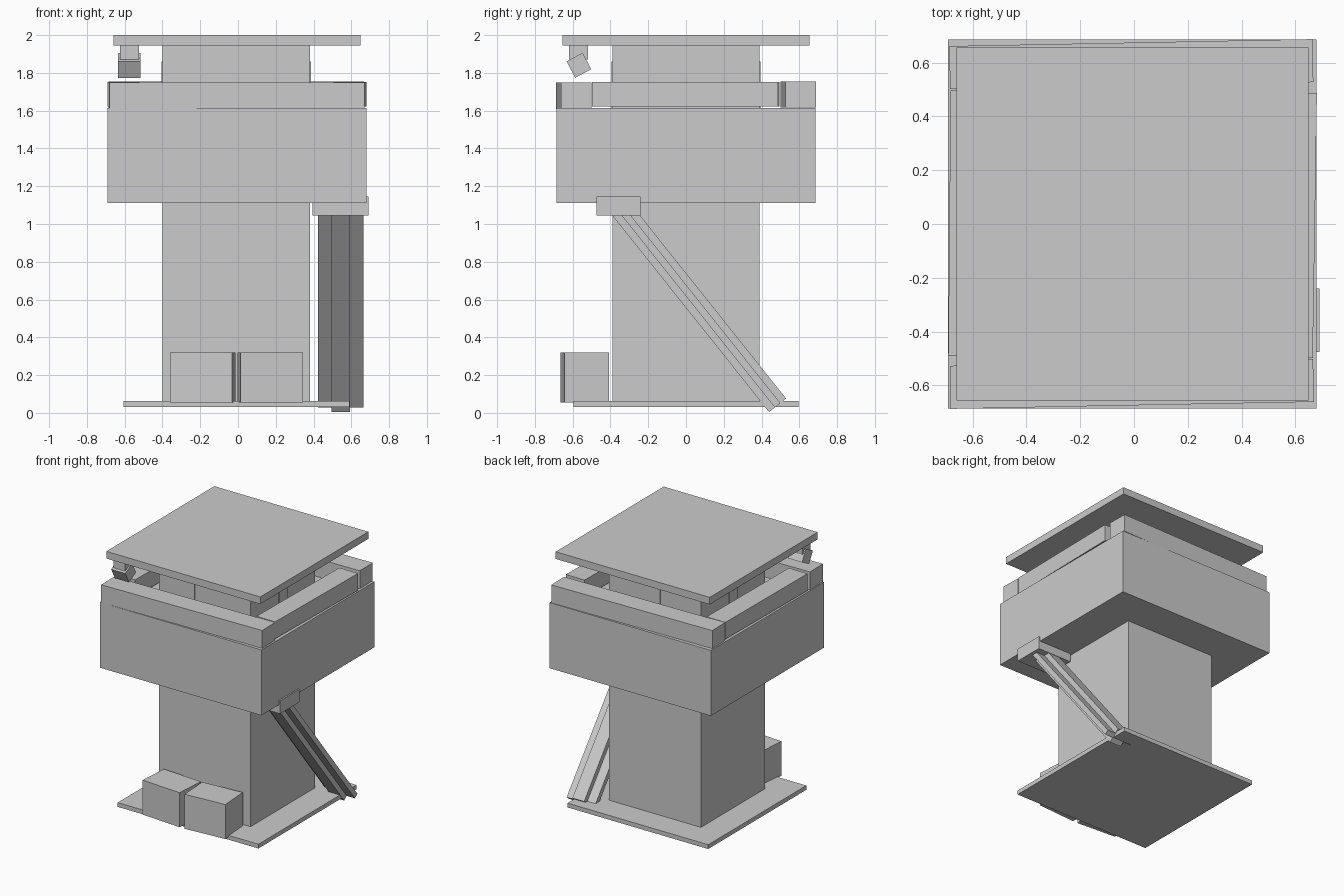
import bpy
from math import radians, atan2, hypot

if "Cube" in bpy.data.objects:
    bpy.data.objects.remove(bpy.data.objects["Cube"])

grey = bpy.data.materials.new("plain_grey")
grey.diffuse_color = (0.6, 0.6, 0.6, 1)
grey.use_nodes = True
grey.node_tree.nodes["Principled BSDF"].inputs["Base Color"].default_value = grey.diffuse_color


def box(name, center, size, rot=(0, 0, 0)):
    """Box from centre, full size and rotation in degrees."""
    bpy.ops.mesh.primitive_cube_add(size=1, location=center,
                                    rotation=[radians(a) for a in rot])
    ob = bpy.context.object
    ob.name = name
    ob.scale = size
    bpy.ops.object.transform_apply(location=False, rotation=False, scale=True)
    ob.data.materials.append(grey)
    return ob


def span(name, x, y, z):
    """Upright box from its minimum and maximum on each axis."""
    ends = (x, y, z)
    return box(name, [(a + b) / 2 for a, b in ends], [b - a for a, b in ends])


# Main body: base slab, column, cabin block, roof
span("base_slab", (-0.605, 0.59), (-0.595, 0.595), (0.03, 0.063))
span("column", (-0.4, 0.38), (-0.39, 0.39), (0.05, 1.95))
span("cabin", (-0.692, 0.679), (-0.686, 0.686), (1.11, 1.613))
span("roof", (-0.66, 0.648), (-0.655, 0.655), (1.945, 2.0))

# Window plates on the column top
for i, x in enumerate((-0.145, 0.125)):
    box(f"front_window_{i}", (x, -0.391, 1.735), (0.105, 0.009, 0.25))
box("back_window", (-0.005, 0.391, 1.735), (0.105, 0.009, 0.25))
for side, x in (("left", -0.401), ("right", 0.381)):
    box(f"{side}_window", (x, 0, 1.735), (0.009, 0.1, 0.25))

# Parapet beams, each laid slightly crooked
box("front_parapet", (-0.008, -0.594, 1.68), (1.35, 0.16, 0.14), (0, 0, 1.1))
box("back_parapet", (-0.01, 0.594, 1.685), (1.35, 0.16, 0.138), (0, 0, 1.1))
box("right_parapet", (0.592, -0.005, 1.688), (0.16, 0.985, 0.13), (0, 0, -0.9))
box("left_parapet", (-0.606, 0.003, 1.688), (0.16, 0.985, 0.13), (0, 0, -0.5))

# Tilted lamp hanging under the roof corner
span("lamp_mount", (-0.625, -0.525), (-0.62, -0.518), (1.87, 1.95))
box("lamp", (-0.575, -0.567, 1.84), (0.12, 0.096, 0.098), (28, 0, 0))

# Two crates in front of the column
for name, x, turn in (("left_crate", -0.187, -4), ("right_crate", 0.17, 4)):
    box(name, (x, -0.537, 0.187), (0.33, 0.235, 0.265), (0, 0, turn))

# Sloping stair: a wide plate crossed by a thick central rib, and its top bracket
y0, z0, y1, z1 = -0.35, 1.087, 0.485, 0.04
length = hypot(y1 - y0, z1 - z0)
slope = atan2(z1 - z0, y1 - y0) * 57.29578
mid = (0.544, (y0 + y1) / 2, (z0 + z1) / 2)
box("stair_plate", mid, (0.24, length, 0.038), (slope, 0, 0))
box("stair_rib", mid, (0.1, length, 0.115), (slope, 0, 0))
span("stair_bracket", (0.395, 0.69), (-0.475, -0.24), (1.045, 1.145))
